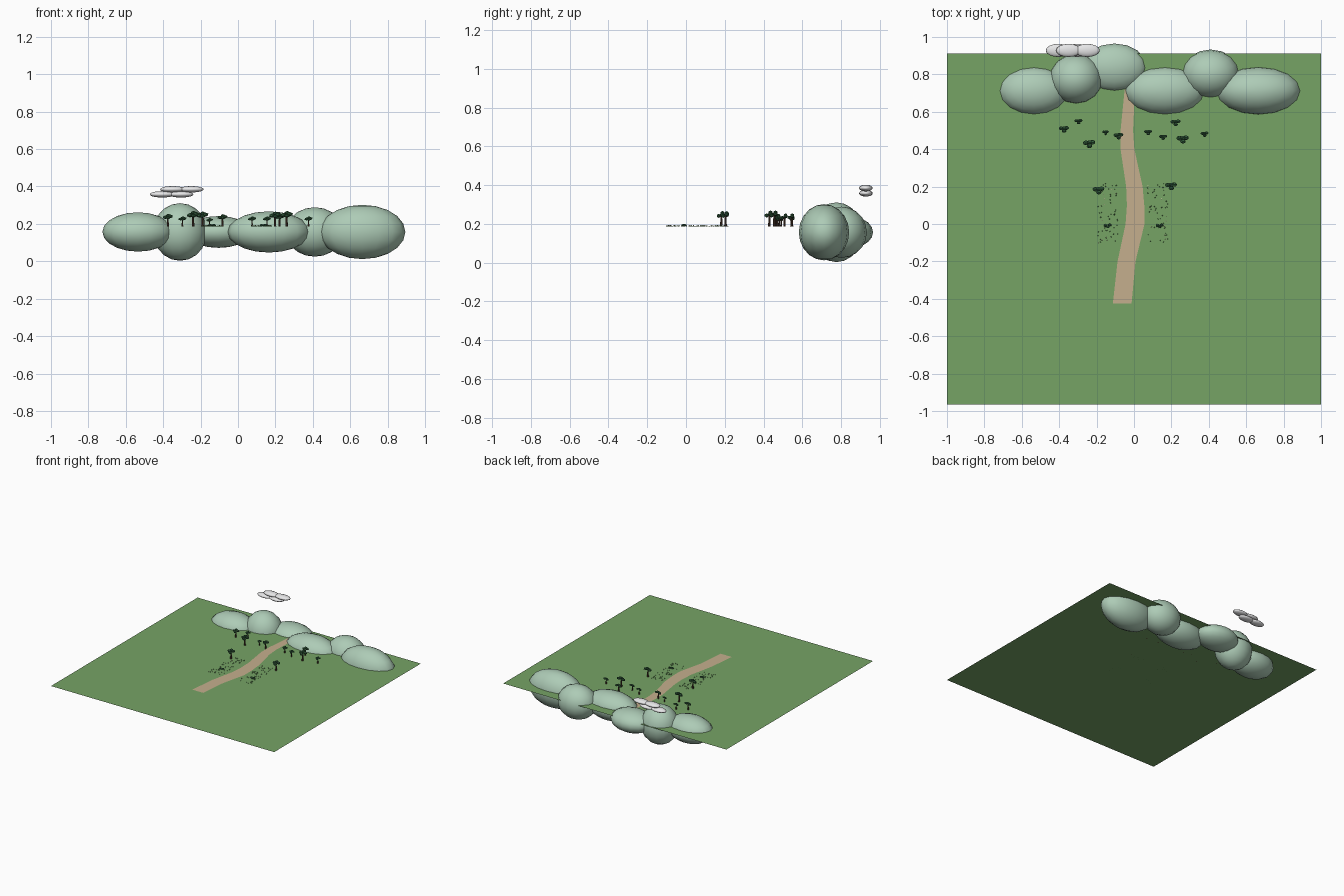
import bpy, bmesh, math, random
from mathutils import Matrix, Vector

random.seed(4)
if "Cube" in bpy.data.objects:
    bpy.data.objects.remove(bpy.data.objects["Cube"], do_unlink=True)

GROUND = 0.187


def material(name, r, g, b):
    m = bpy.data.materials.new(name)
    m.use_nodes = True
    m.diffuse_color = (r, g, b, 1)
    bsdf = next(n for n in m.node_tree.nodes if n.type == 'BSDF_PRINCIPLED')
    bsdf.inputs["Base Color"].default_value = (r, g, b, 1)
    return m


grass = material("meadow green", 0.18, 0.37, 0.13)
sand = material("path tan", 0.56, 0.43, 0.27)
hill_green = material("hazy hill green", 0.42, 0.60, 0.47)
cloud_white = material("cloud white", 0.85, 0.85, 0.86)
bark = material("bark brown", 0.08, 0.04, 0.025)
leaf = material("leaf green", 0.035, 0.12, 0.05)
blade = material("grass blade green", 0.09, 0.22, 0.07)
petal = material("petal cream", 0.75, 0.70, 0.45)


def finish(name, bm, mats, smooth=False):
    mesh = bpy.data.meshes.new(name)
    bm.to_mesh(mesh)
    bm.free()
    for m in mats:
        mesh.materials.append(m)
    for p in mesh.polygons:
        p.use_smooth = smooth
    ob = bpy.data.objects.new(name, mesh)
    bpy.context.collection.objects.link(ob)
    return ob


def place(centre, size):
    return Matrix.Translation(centre) @ Matrix.Diagonal((*size, 1))


def ellipsoid(bm, centre, size, segs=16, rings=10):
    bmesh.ops.create_uvsphere(bm, u_segments=segs, v_segments=rings, radius=1,
                              matrix=place(centre, size))


def blob(bm, centre, size, mat=0):
    # Low-poly leaf clump
    old = set(bm.faces)
    bmesh.ops.create_icosphere(bm, subdivisions=1, radius=1, matrix=place(centre, size))
    for f in bm.faces:
        if f not in old:
            f.material_index = mat


# Ground sheet
bm = bmesh.new()
bmesh.ops.create_grid(bm, x_segments=1, y_segments=1, size=1,
                      matrix=place((0, -0.027, GROUND), (1, 0.938, 1)))
finish("ground", bm, [grass])

# Winding path: y, left edge, right edge
bm = bmesh.new()
rows = [(-0.425, -0.113, -0.013), (-0.2, -0.088, 0.008), (0, -0.045, 0.056),
        (0.1, -0.038, 0.055), (0.2, -0.042, 0.046), (0.4, -0.072, 0.002),
        (0.5, -0.072, -0.005), (0.72, -0.05, 0.005)]
pairs = [[bm.verts.new((x, y, GROUND + 0.002)) for x in (a, b)] for y, a, b in rows]
for (a, b), (c, d) in zip(pairs, pairs[1:]):
    bm.faces.new((a, b, d, c))
finish("path", bm, [sand])

# Distant hills: x, y, half sizes
hills = [(-0.535, 0.712, 0.19, 0.13, 0.105), (-0.31, 0.776, 0.145, 0.135, 0.154),
         (-0.104, 0.835, 0.175, 0.13, 0.085), (0.165, 0.712, 0.22, 0.13, 0.11),
         (0.41, 0.803, 0.155, 0.13, 0.132), (0.665, 0.712, 0.23, 0.13, 0.145)]
for i, (x, y, *size) in enumerate(hills):
    bm = bmesh.new()
    ellipsoid(bm, (x, y, 0.157), size)
    finish(f"hill_{i + 1}", bm, [hill_green], True)

# Cloud puffs
bm = bmesh.new()
for x, z in ((-0.405, 0.358), (-0.35, 0.385), (-0.305, 0.358), (-0.25, 0.385)):
    ellipsoid(bm, (x, 0.928, z), (0.067, 0.035, 0.017))
finish("cloud", bm, [cloud_white], True)


def tree(name, x, y, h):
    bm = bmesh.new()
    bmesh.ops.create_cone(bm, cap_ends=True, segments=7, radius1=0.085 * h,
                          radius2=0.055 * h, depth=0.7 * h,
                          matrix=Matrix.Translation((x, y, GROUND + 0.35 * h)))
    for dx, dy, z, r in ((-0.2, 0.05, 0.72, 0.22), (0.2, 0.08, 0.78, 0.22),
                         (0.02, -0.16, 0.68, 0.2), (0.02, 0.08, 0.87, 0.19)):
        blob(bm, (x + dx * h, y + dy * h, GROUND + z * h),
             (r * h, 0.75 * r * h, 0.65 * r * h), 1)
    finish(name, bm, [bark, leaf])


# Trees: x, y, height
trees = [(-0.375, 0.508, 0.068), (-0.297, 0.549, 0.054), (-0.24, 0.43, 0.083),
         (-0.152, 0.49, 0.045), (-0.083, 0.472, 0.066), (0.075, 0.491, 0.054),
         (0.155, 0.465, 0.054), (0.222, 0.543, 0.068), (0.26, 0.455, 0.083),
         (0.377, 0.482, 0.054), (-0.19, 0.182, 0.08), (0.198, 0.204, 0.08)]
for i, t in enumerate(trees):
    tree(f"tree_{i + 1}", *t)

# Low bushes beside the path
for side, x in (("right", -0.14), ("left", 0.137)):
    bm = bmesh.new()
    for dx, dy, r in ((-0.011, 0.002, 0.011), (0.01, 0.004, 0.011), (0.001, -0.006, 0.009)):
        blob(bm, (x + dx, dy - 0.01, GROUND + 0.006), (r, 0.8 * r, 0.7 * r))
    finish(f"bush_{side}", bm, [leaf])

# Scattered grass tufts and tiny flowers on both sides of the path
for side, cx in (("right", -0.142), ("left", 0.128)):
    bm = bmesh.new()
    for i in range(55):
        x = cx + random.uniform(-0.055, 0.055)
        y = random.uniform(-0.12, 0.22)
        h = random.uniform(0.003, 0.007)
        old = set(bm.faces)
        bmesh.ops.create_cone(bm, cap_ends=True, segments=4, radius1=0.003, radius2=0.001,
                              depth=h, matrix=Matrix.Translation((x, y, GROUND + h / 2)))
        for f in bm.faces:
            if f not in old:
                f.material_index = 0
        if i % 5 == 0:
            blob(bm, (x, y, GROUND + h), (0.003, 0.003, 0.002), 1)
    finish(f"meadow_tufts_{side}", bm, [blade, petal])
